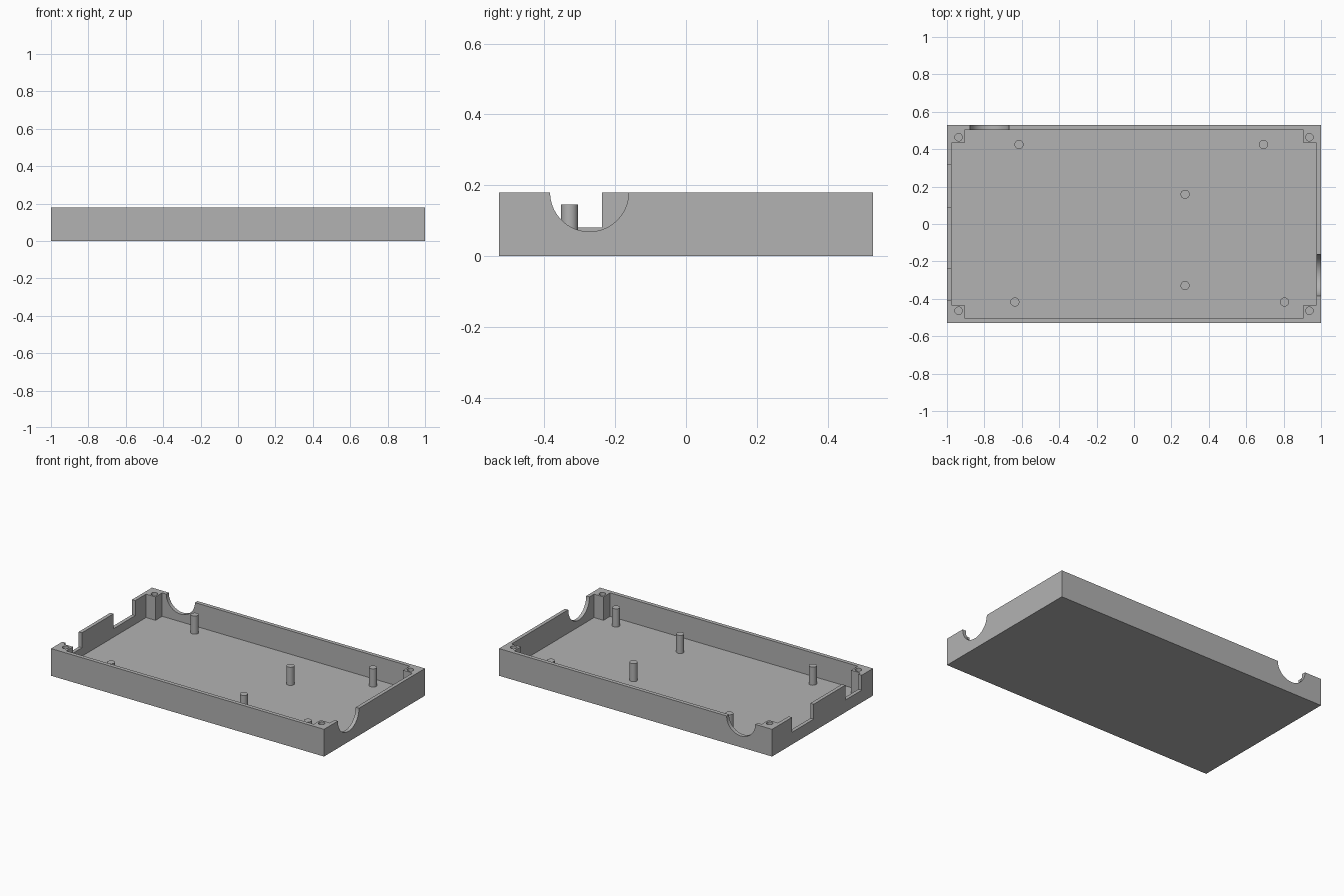
import bpy
import bmesh
import math
from mathutils import Matrix, Vector

cube = bpy.data.objects.get("Cube")
if cube:
    bpy.data.objects.remove(cube, do_unlink=True)

HALF_X, HALF_Y, HEIGHT = 1.0, 0.528, 0.18
INNER_X, INNER_Y, FLOOR = 0.976, 0.502, 0.025
POST_X, POST_Y = 0.907, 0.432        # inner faces of the corner posts

grey = bpy.data.materials.new("plain grey")
grey.use_nodes = True
colour = (0.448, 0.448, 0.448, 1)
grey.diffuse_color = colour
grey.node_tree.nodes["Principled BSDF"].inputs["Base Color"].default_value = colour


def finish(name, bm):
    bmesh.ops.recalc_face_normals(bm, faces=bm.faces)
    mesh = bpy.data.meshes.new(name)
    bm.to_mesh(mesh)
    bm.free()
    mesh.materials.append(grey)
    obj = bpy.data.objects.new(name, mesh)
    bpy.context.collection.objects.link(obj)
    return obj


def prism(name, outline, z0, z1):
    bm = bmesh.new()
    face = bm.faces.new([bm.verts.new((x, y, z0)) for x, y in outline])
    top = bmesh.ops.extrude_face_region(bm, geom=[face])["geom"]
    verts = [v for v in top if isinstance(v, bmesh.types.BMVert)]
    bmesh.ops.translate(bm, vec=(0, 0, z1 - z0), verts=verts)
    return finish(name, bm)


def box(name, x0, x1, y0, y1, z0, z1):
    return prism(name, [(x0, y0), (x1, y0), (x1, y1), (x0, y1)], z0, z1)


def cylinder(name, centre, radius, length, axis="Z"):
    bm = bmesh.new()
    turn = {"X": Matrix.Rotation(math.pi / 2, 4, "Y"),
            "Y": Matrix.Rotation(math.pi / 2, 4, "X"),
            "Z": Matrix.Identity(4)}[axis]
    bmesh.ops.create_cone(bm, cap_ends=True, segments=64, radius1=radius,
                          radius2=radius, depth=length,
                          matrix=Matrix.Translation(Vector(centre)) @ turn)
    return finish(name, bm)


def smooth(obj):
    bpy.ops.object.select_all(action="DESELECT")
    obj.select_set(True)
    bpy.context.view_layer.objects.active = obj
    bpy.ops.object.shade_smooth_by_angle(angle=math.radians(30))


def cut(target, cutter):
    cutter.hide_render = True
    mod = target.modifiers.new("cut", "BOOLEAN")
    mod.operation = "DIFFERENCE"
    mod.solver = "EXACT"
    mod.object = cutter
    bpy.context.view_layer.objects.active = target
    bpy.ops.object.modifier_apply(modifier=mod.name)
    bpy.data.objects.remove(cutter, do_unlink=True)


# Tray: a block hollowed by a cross shape that leaves four corner posts
tray = box("tray", -HALF_X, HALF_X, -HALF_Y, HALF_Y, 0, HEIGHT)
quarter = [(INNER_X, POST_Y), (POST_X, POST_Y), (POST_X, INNER_Y)]
cross = []
for sx, sy in ((1, 1), (-1, 1), (-1, -1), (1, -1)):
    corner = [(sx * x, sy * y) for x, y in quarter]
    cross += corner if sx * sy > 0 else corner[::-1]
cut(tray, prism("cavity_cutter", cross, FLOOR, HEIGHT + 0.1))

# Screw holes in the corner posts
for sx in (-1, 1):
    for sy in (-1, 1):
        cut(tray, cylinder("screw_hole_cutter",
                           (sx * 0.938, sy * 0.464, FLOOR + 0.2), 0.02, 0.4))

# Half-round cable openings in the right-hand and back walls
cut(tray, cylinder("side_opening_cutter", (HALF_X, -0.273, HEIGHT), 0.111, 0.12, "X"))
cut(tray, cylinder("back_opening_cutter", (-0.772, HALF_Y, HEIGHT), 0.105, 0.12, "Y"))

# Square connector slots in the other end wall
for y0, y1 in ((-0.41, -0.238), (0.092, 0.319)):
    cut(tray, box("slot_cutter", -1.1, -0.95, y0, y1, 0.081, HEIGHT + 0.1))
smooth(tray)

# Board support pins
pins = {"back_pin_a": (-0.615, 0.425), "back_pin_b": (0.692, 0.425),
        "middle_pin_back": (0.273, 0.159), "middle_pin_front": (0.273, -0.329),
        "front_pin_a": (-0.637, -0.417), "front_pin_b": (0.804, -0.417)}
PIN_BASE, PIN_TOP = 0.015, 0.145
for name, (x, y) in pins.items():
    smooth(cylinder(name, (x, y, (PIN_BASE + PIN_TOP) / 2), 0.024, PIN_TOP - PIN_BASE))
